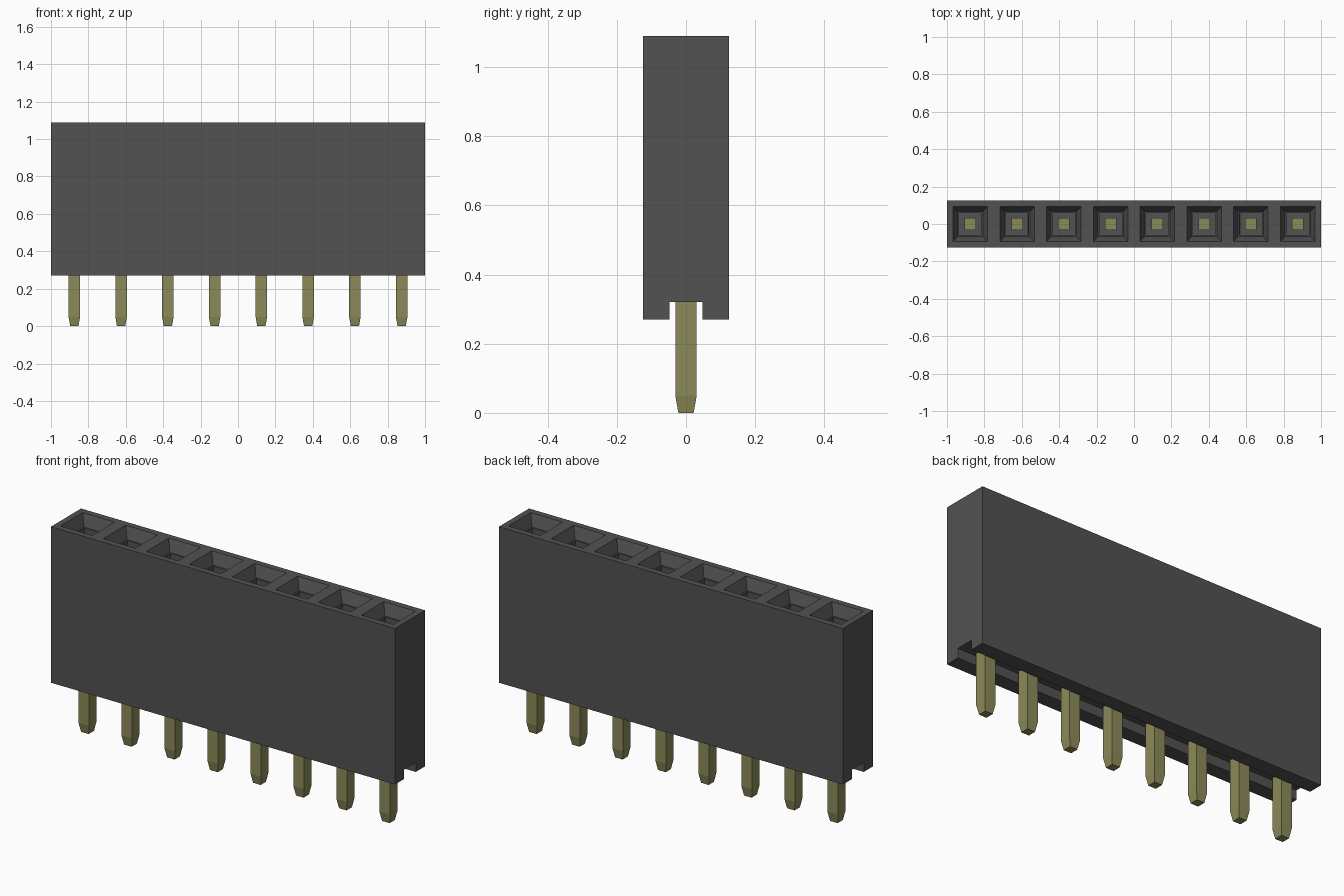
import bpy, bmesh

if "Cube" in bpy.data.objects:
    bpy.data.objects.remove(bpy.data.objects["Cube"], do_unlink=True)

COUNT, PITCH = 8, 0.25
BOTTOM, TOP, HALF_Y = 0.27, 1.09, 0.125


def material(name, rgb):
    m = bpy.data.materials.new(name)
    m.use_nodes = True
    m.diffuse_color = (*rgb, 1)
    m.node_tree.nodes["Principled BSDF"].inputs["Base Color"].default_value = (*rgb, 1)
    return m


def finish(bm, name, mat):
    bmesh.ops.recalc_face_normals(bm, faces=bm.faces)
    mesh = bpy.data.meshes.new(name)
    bm.to_mesh(mesh)
    bm.free()
    mesh.materials.append(mat)
    obj = bpy.data.objects.new(name, mesh)
    bpy.context.collection.objects.link(obj)
    return obj


black = material("dark grey plastic", (0.085, 0.085, 0.085))
gold = material("dull gold metal", (0.26, 0.255, 0.10))

# Housing: grooved cross-section, extruded one cell per contact
profile = [(-HALF_Y, BOTTOM), (-0.048, BOTTOM), (-0.048, 0.32), (0.048, 0.32),
           (0.048, BOTTOM), (HALF_Y, BOTTOM), (HALF_Y, TOP), (-HALF_Y, TOP)]
bm = bmesh.new()
rings = [[bm.verts.new((-1 + i * PITCH, y, z)) for y, z in profile]
         for i in range(COUNT + 1)]
n = len(profile)
tops = []
for a, b in zip(rings, rings[1:]):
    for k in range(n):
        j = (k + 1) % n
        f = bm.faces.new((a[k], a[j], b[j], b[k]))
        if k == n - 2:
            tops.append(f)
bm.faces.new(rings[0])
bm.faces.new(rings[-1])
bmesh.ops.recalc_face_normals(bm, faces=bm.faces)

# Sockets: opening, funnel, ledge and contact hole (half width, depth step)
half = PITCH / 2
for new_half, drop in ((0.079, 0), (0.044, 0.06), (0.033, 0), (0.0325, 0.10)):
    bmesh.ops.inset_individual(bm, faces=tops, thickness=half - new_half)
    for f in tops:
        bmesh.ops.translate(bm, verts=f.verts, vec=(0, 0, -drop))
    half = new_half
finish(bm, "housing", black)

# Contact pins: square bars with tapered lower tips
pin_sections = [(0.0, 0.022), (0.05, 0.031), (TOP - 0.15, 0.031)]
for i in range(COUNT):
    x = -1 + PITCH * (i + 0.5)
    bm = bmesh.new()
    loops = [[bm.verts.new((x + sx * r, sy * r, z))
              for sx, sy in ((-1, -1), (1, -1), (1, 1), (-1, 1))]
             for z, r in pin_sections]
    for a, b in zip(loops, loops[1:]):
        for k in range(4):
            j = (k + 1) % 4
            bm.faces.new((a[k], a[j], b[j], b[k]))
    bm.faces.new(loops[0])
    bm.faces.new(loops[-1])
    finish(bm, f"contact_pin_{i + 1}", gold)
